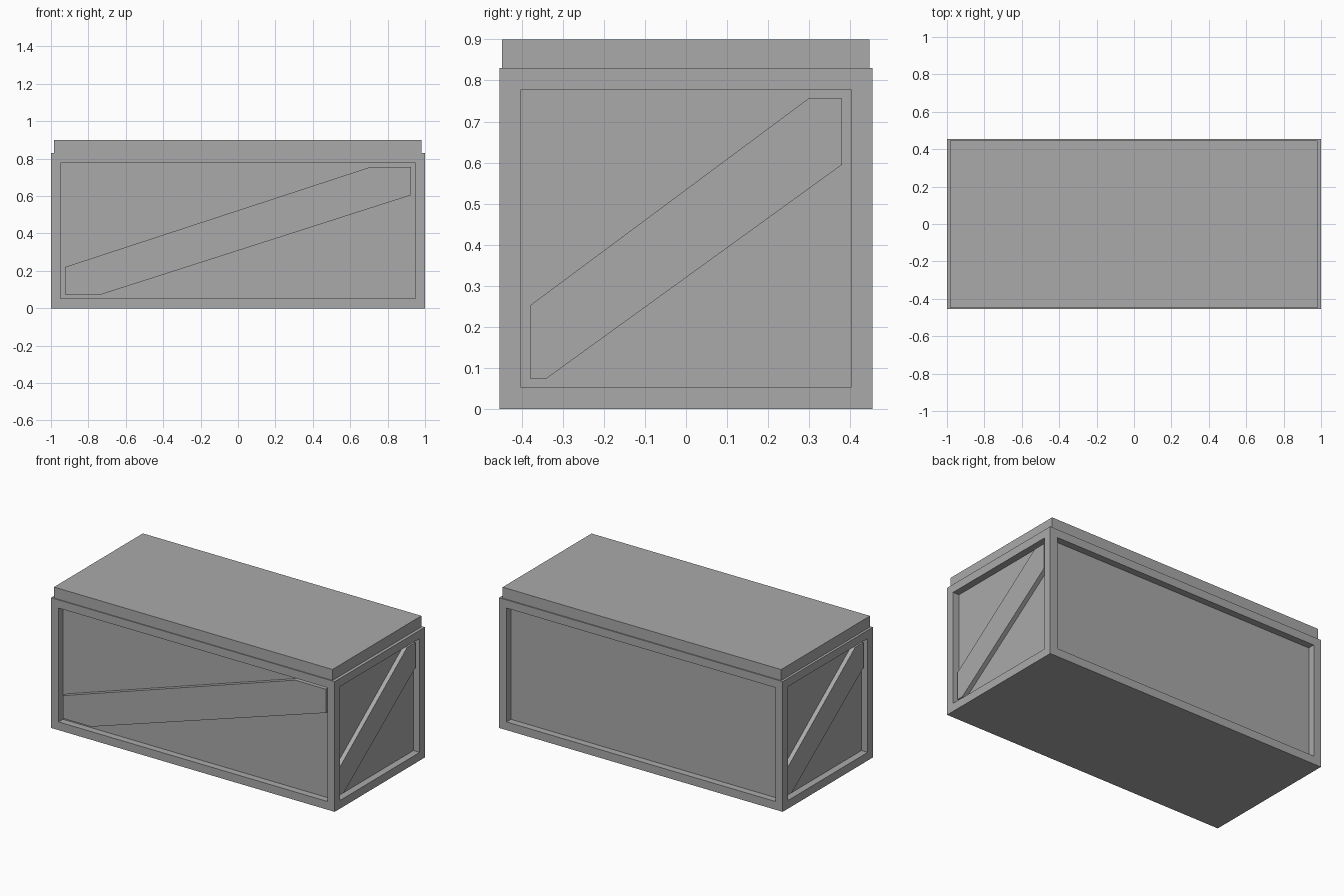
import bpy, bmesh, math
from mathutils import Matrix

cube = bpy.data.objects.get("Cube")
if cube:
    bpy.data.objects.remove(cube, do_unlink=True)

grey = bpy.data.materials.new("plain_grey")
grey.use_nodes = True
GREY = (0.4, 0.4, 0.4, 1)
grey.diffuse_color = GREY
grey.node_tree.nodes["Principled BSDF"].inputs["Base Color"].default_value = GREY

HALF_X, HALF_Y, BODY_TOP = 1.0, 0.454, 0.83
FRAME, RECESS, BRACE = 0.074, 0.044, 0.028


def finish(name, bm):
    bmesh.ops.recalc_face_normals(bm, faces=bm.faces)
    mesh = bpy.data.meshes.new(name)
    bm.to_mesh(mesh)
    bm.free()
    mesh.materials.append(grey)
    obj = bpy.data.objects.new(name, mesh)
    bpy.context.collection.objects.link(obj)
    return obj


def box(x0, x1, y0, y1, z0, z1):
    bm = bmesh.new()
    place = Matrix.Translation(((x0 + x1) / 2, (y0 + y1) / 2, (z0 + z1) / 2))
    size = Matrix.Diagonal((x1 - x0, y1 - y0, z1 - z0, 1))
    bmesh.ops.create_cube(bm, size=1, matrix=place @ size)
    return bm


def brace(name, outline, distance, angle):
    """Diagonal board lying on a recessed panel, turned to face its side."""
    bm = bmesh.new()
    back = -(distance - RECESS)
    face = bm.faces.new([bm.verts.new((u, back, v)) for u, v in outline])
    out = bmesh.ops.extrude_face_region(bm, geom=[face])
    verts = [g for g in out["geom"] if isinstance(g, bmesh.types.BMVert)]
    bmesh.ops.translate(bm, verts=verts, vec=(0, -BRACE, 0))
    bmesh.ops.rotate(bm, verts=bm.verts, matrix=Matrix.Rotation(angle, 3, "Z"))
    finish(name, bm)


# Crate body: a box whose four walls are framed and sunk
body = box(-HALF_X, HALF_X, -HALF_Y, HALF_Y, 0, BODY_TOP)
body.normal_update()
for wall in [f for f in body.faces if abs(f.normal.z) < 0.5]:
    inward = -wall.normal * RECESS
    bmesh.ops.inset_individual(body, faces=[wall], thickness=FRAME)
    panel = bmesh.ops.extrude_discrete_faces(body, faces=[wall])["faces"][0]
    bmesh.ops.translate(body, verts=panel.verts, vec=inward)
finish("crate_body", body)

# Lid, set in slightly from the body
finish("lid", box(-0.984, 0.98, -0.448, 0.447, BODY_TOP, 0.9))

# Diagonal braces on the front and both ends
LOW, HIGH = 0.074, 0.756
front = [(-0.926, 0.22), (-0.926, LOW), (-0.73, LOW),
         (0.926, 0.605), (0.926, HIGH), (0.71, HIGH)]
end = [(-0.38, 0.252), (-0.38, LOW), (-0.34, LOW),
       (0.38, 0.595), (0.38, HIGH), (0.298, HIGH)]
brace("front_brace", front, HALF_Y, 0)
brace("left_end_brace", end, HALF_X, math.pi / 2)
brace("right_end_brace", end, HALF_X, -math.pi / 2)
